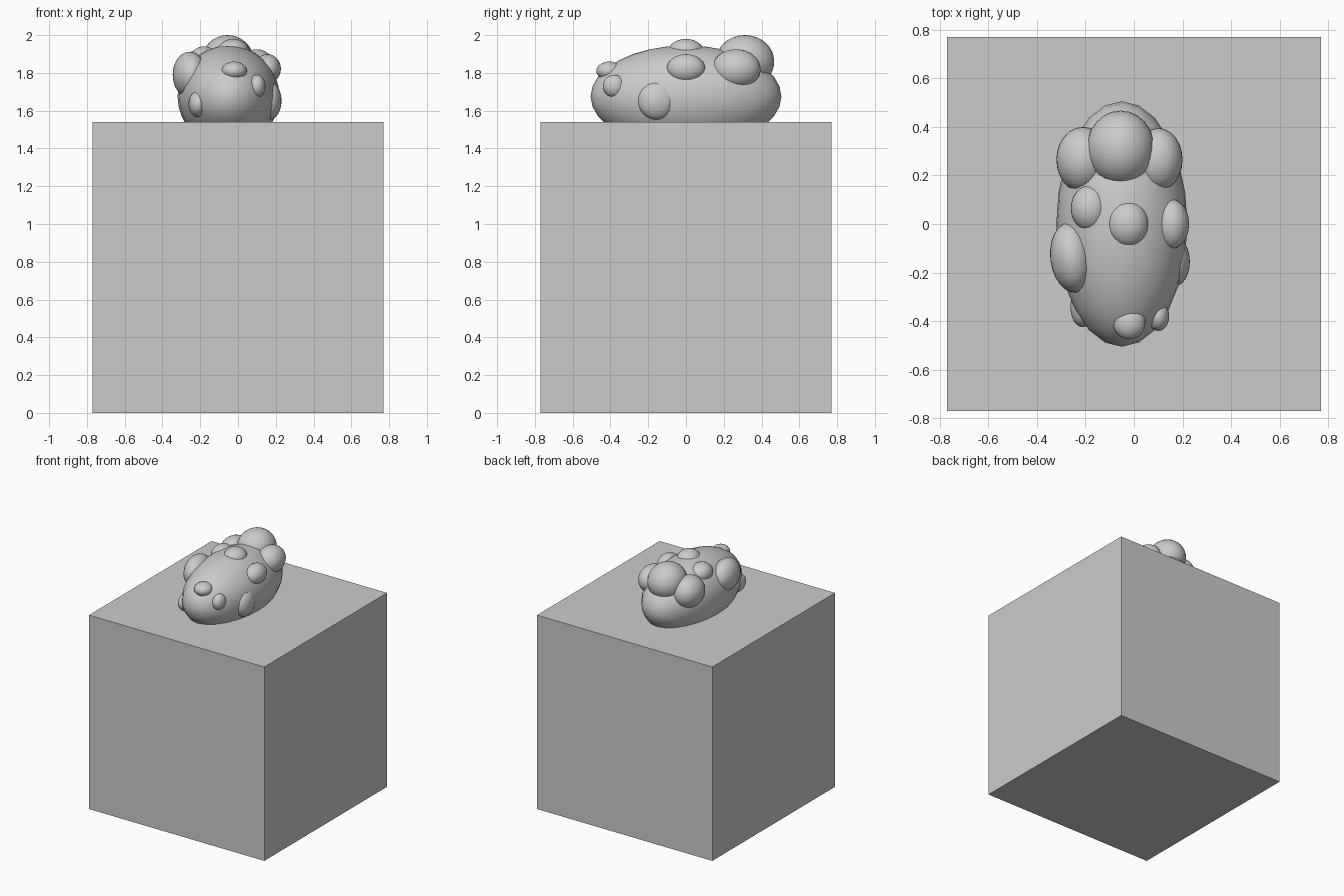
import bpy


def blob(name, centre, radii, segments=24, rings=16, rot=(0, 0, 0)):
    """Smooth ellipsoid."""
    bpy.ops.mesh.primitive_uv_sphere_add(segments=segments, ring_count=rings,
                                         radius=1, location=centre, rotation=rot)
    ob = bpy.context.object
    ob.name = name
    ob.scale = radii
    bpy.ops.object.shade_smooth()
    return ob


# Square block the lump rests on
bpy.ops.mesh.primitive_cube_add(size=1.54, location=(0, 0, 0.77))
bpy.context.object.name = "block"

# Long rounded body sunk slightly into the block
blob("body", (-0.05, 0, 1.675), (0.27, 0.505, 0.27))

# Large lump at the back
blob("back_lump", (-0.055, 0.312, 1.86), (0.14, 0.155, 0.14))

# Lumps over the surface: name, centre, radii
lumps = [
    ("top_lump", (-0.025, 0, 1.91), (0.085, 0.095, 0.07)),
    ("right_middle_lump", (0.155, 0, 1.822), (0.072, 0.102, 0.077)),
    ("right_back_lump", (0.10, 0.265, 1.82), (0.10, 0.13, 0.105)),
    ("right_low_lump", (0.17, -0.155, 1.653), (0.06, 0.10, 0.10)),
    ("right_front_lump", (0.10, -0.38, 1.73), (0.045, 0.06, 0.06)),
    ("front_lump", (-0.02, -0.405, 1.81), (0.067, 0.07, 0.05)),
    ("left_front_lump", (-0.212, -0.34, 1.635), (0.05, 0.085, 0.07)),
    ("left_back_lump", (-0.21, 0.265, 1.80), (0.11, 0.135, 0.12)),
    ("left_top_lump", (-0.18, 0.065, 1.865), (0.08, 0.095, 0.075)),
]
for name, centre, radii in lumps:
    blob(name, centre, radii)

# Tilted lump on the left flank
blob("left_side_lump", (-0.255, -0.138, 1.79), (0.09, 0.145, 0.122), rot=(0, 0, 0.12))
